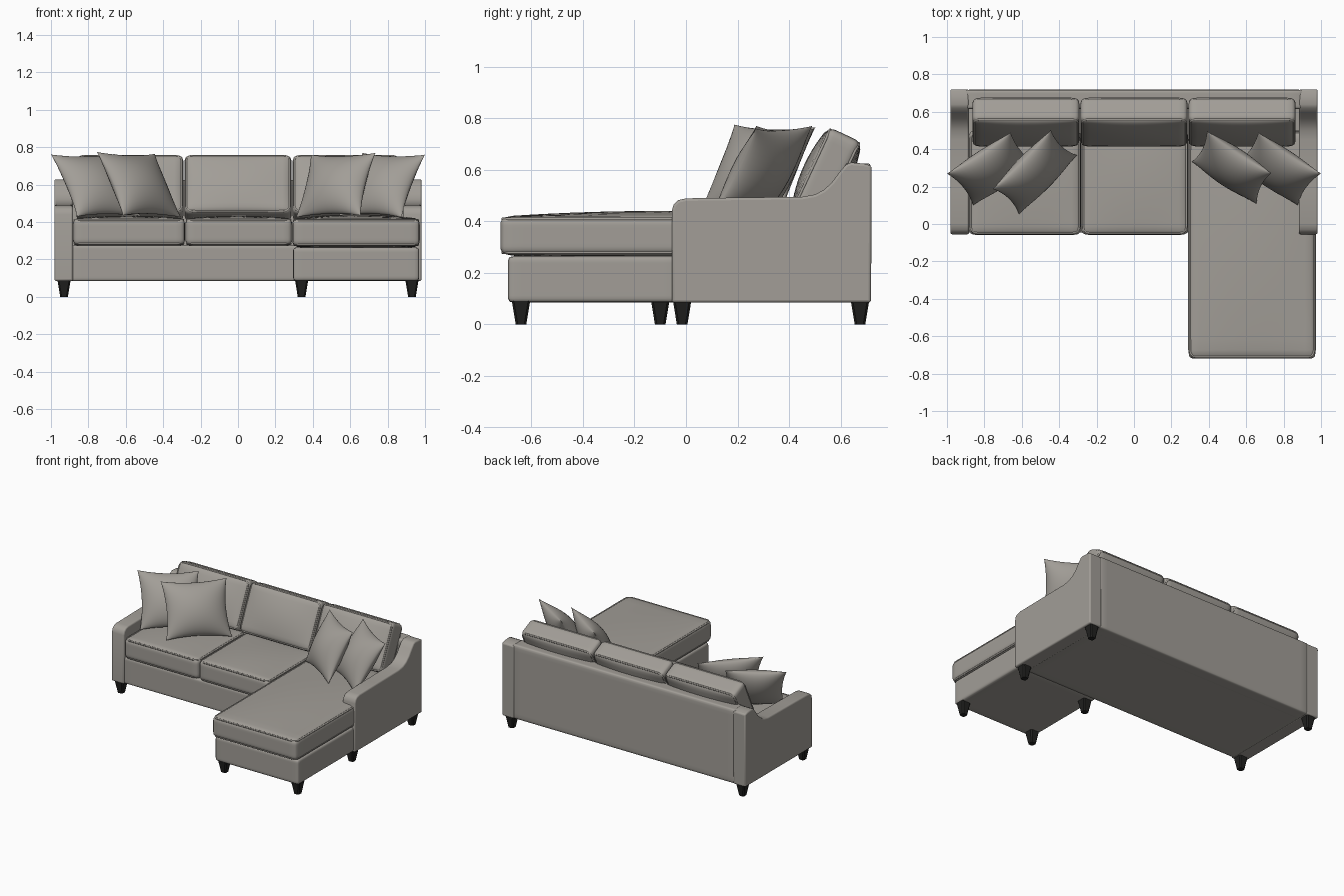
import bpy, bmesh, math
from mathutils import Vector, Matrix

cube = bpy.data.objects.get("Cube")
if cube:
    bpy.data.objects.remove(cube)


def material(name, colour):
    m = bpy.data.materials.new(name)
    m.use_nodes = True
    m.diffuse_color = (*colour, 1)
    bsdf = m.node_tree.nodes["Principled BSDF"]
    bsdf.inputs["Base Color"].default_value = (*colour, 1)
    bsdf.inputs["Roughness"].default_value = 0.9
    return m


FABRIC = material("warm_grey_fabric", (0.36, 0.34, 0.31))
DARK = material("black_wood", (0.015, 0.015, 0.014))


def add_object(name, bm, mat, matrix=None, angle=40):
    bmesh.ops.recalc_face_normals(bm, faces=bm.faces)
    mesh = bpy.data.meshes.new(name)
    bm.to_mesh(mesh)
    bm.free()
    mesh.materials.append(mat)
    ob = bpy.data.objects.new(name, mesh)
    bpy.context.collection.objects.link(ob)
    if matrix:
        ob.matrix_world = matrix
    bpy.ops.object.select_all(action="DESELECT")
    ob.select_set(True)
    bpy.context.view_layer.objects.active = ob
    bpy.ops.object.shade_smooth_by_angle(angle=math.radians(angle))
    return ob


def soft_box(name, size, matrix, r, crown=0.0, cells=16):
    """Rounded box whose top and bottom swell by crown."""
    half = Vector(size) / 2
    bm = bmesh.new()
    bmesh.ops.create_cube(bm, size=2)
    bmesh.ops.subdivide_edges(bm, edges=bm.edges[:], cuts=cells - 1, use_grid_fill=True)
    for v in bm.verts:
        # cluster vertices towards the edges, then round those edges off
        s = [math.sin(c * math.pi / 2) for c in v.co]
        p = Vector([a * h for a, h in zip(s, half)])
        q = Vector([max(r - h, min(h - r, a)) for a, h in zip(p, half)])
        d = p - q
        if d.length > 1e-6:
            p = q + d.normalized() * r
        p.z += s[2] * crown * (1 - s[0] ** 2) * (1 - s[1] ** 2)
        v.co = p
    return add_object(name, bm, FABRIC, matrix, 60)


def span(lo, hi):
    """Size and placement of a box between two corners."""
    lo, hi = Vector(lo), Vector(hi)
    return hi - lo, Matrix.Translation((lo + hi) / 2)


def piping(name, size, matrix, inset=0.009, r=0.035):
    """Welt cord around the top and bottom seams of a cushion."""
    curve = bpy.data.curves.new(name, "CURVE")
    curve.dimensions = "3D"
    curve.bevel_depth = 0.006
    curve.bevel_resolution = 2
    hx, hy, hz = (s / 2 - inset for s in size)
    for z in (-hz, hz):
        pts = []
        for k in range(4):
            sx, sy = ((1, 1), (-1, 1), (-1, -1), (1, -1))[k]
            for i in range(6):
                a = (k + i / 5) * math.pi / 2
                pts.append((sx * (hx - r) + r * math.cos(a),
                            sy * (hy - r) + r * math.sin(a), z))
        sp = curve.splines.new("POLY")
        sp.points.add(len(pts) - 1)
        for p, co in zip(sp.points, pts):
            p.co = (*co, 1)
        sp.use_cyclic_u = True
    curve.materials.append(FABRIC)
    ob = bpy.data.objects.new(name, curve)
    bpy.context.collection.objects.link(ob)
    ob.matrix_world = matrix


def cushion(name, size, matrix, crown):
    soft_box(name, size, matrix, 0.03, crown)
    piping(name + "_piping", size, matrix)


# Upholstered frame
soft_box("sofa_base", *span((-0.9, -0.045, 0.085), (0.9, 0.7, 0.275)), 0.012)
soft_box("chaise_base", *span((0.295, -0.69, 0.085), (0.968, -0.03, 0.265)), 0.018)
soft_box("back_panel", *span((-0.9, 0.615, 0.085), (0.9, 0.718, 0.625)), 0.015)

# Sloping arms, mirrored left and right
ARM = [(-0.055, 0.085), (0.718, 0.085), (0.72, 0.615), (0.69, 0.624), (0.64, 0.628),
       (0.62, 0.62), (0.595, 0.59), (0.565, 0.55), (0.535, 0.522), (0.5, 0.504),
       (0.45, 0.495), (0.2, 0.492), (0, 0.489), (-0.03, 0.482), (-0.048, 0.465),
       (-0.055, 0.44)]
for side, x in (("left", 0.882), ("right", -0.982)):
    bm = bmesh.new()
    face = bm.faces.new([bm.verts.new((x, y, z)) for y, z in ARM])
    ext = bmesh.ops.extrude_face_region(bm, geom=[face])
    for v in ext["geom"]:
        if isinstance(v, bmesh.types.BMVert):
            v.co.x += 0.1
    ob = add_object(side + "_arm", bm, FABRIC, None, 50)
    bevel = ob.modifiers.new("soft_edges", "BEVEL")
    bevel.width = 0.01
    bevel.segments = 3
    bevel.limit_method = "ANGLE"
    bevel.angle_limit = math.radians(50)

# Seat cushions and the long chaise cushion
cushion("right_seat_cushion", *span((-0.882, -0.058, 0.275), (-0.284, 0.5, 0.42)), 0.014)
cushion("middle_seat_cushion", *span((-0.281, -0.058, 0.275), (0.289, 0.5, 0.42)), 0.014)
cushion("chaise_cushion", *span((0.29, -0.72, 0.27), (0.972, 0.5, 0.418)), 0.022)

# Leaning back cushions
for name, x in (("right", -0.578), ("middle", 0), ("left", 0.578)):
    lean = Matrix.Translation((x, 0.545, 0.58)) @ Matrix.Rotation(math.radians(65), 4, "X")
    cushion(name + "_back_cushion", (0.572, 0.345, 0.14), lean, 0.025)


def throw_pillow(name, top_a, top_b, bottom_a, bottom_b, puff=0.085, n=20):
    """Pinched square pillow stretched between four corners."""
    ta, tb, ba, bb = map(Vector, (top_a, top_b, bottom_a, bottom_b))
    centre = (ta + tb + ba + bb) / 4
    across = (tb - ta + bb - ba) / 4
    up = (ta - ba + tb - bb) / 4
    normal = across.cross(up).normalized()
    bm = bmesh.new()
    for side in (-1, 1):
        rows = []
        for j in range(n + 1):
            row = []
            for i in range(n + 1):
                u = math.sin((i / n - 0.5) * math.pi)
                v = math.sin((j / n - 0.5) * math.pi)
                a = u * (1 - 0.1 * (1 - v * v))
                b = v * (1 - 0.1 * (1 - u * u))
                t = side * puff * max(0, (1 - u * u) * (1 - v * v)) ** 0.6
                row.append(bm.verts.new(centre + across * a + up * b + normal * t))
            rows.append(row)
        for r0, r1 in zip(rows, rows[1:]):
            for i in range(n):
                bm.faces.new((r0[i], r0[i + 1], r1[i + 1], r1[i]))
    bmesh.ops.remove_doubles(bm, verts=bm.verts, dist=0.0002)
    add_object(name, bm, FABRIC, None, 60)


throw_pillow("right_outer_pillow", (-1, 0.27, 0.76), (-0.66, 0.49, 0.765),
             (-0.86, 0.1, 0.43), (-0.52, 0.32, 0.43))
throw_pillow("right_inner_pillow", (-0.75, 0.19, 0.78), (-0.45, 0.5, 0.76),
             (-0.62, 0.05, 0.43), (-0.3, 0.37, 0.43))
throw_pillow("left_inner_pillow", (0.39, 0.5, 0.755), (0.735, 0.27, 0.775),
             (0.31, 0.33, 0.43), (0.655, 0.11, 0.43))
throw_pillow("left_outer_pillow", (0.665, 0.49, 0.775), (1, 0.27, 0.755),
             (0.54, 0.32, 0.43), (0.875, 0.1, 0.43))

# Tapered square feet
FEET = [(0.93, 0.675), (-0.93, 0.675), (0.93, -0.015), (-0.93, -0.015),
        (0.34, -0.1), (0.34, -0.64), (0.93, -0.64)]
for k, (x, y) in enumerate(FEET):
    bm = bmesh.new()
    bmesh.ops.create_cone(bm, cap_ends=True, segments=4, radius1=0.029, radius2=0.05, depth=0.09)
    bmesh.ops.rotate(bm, verts=bm.verts, matrix=Matrix.Rotation(math.pi / 4, 3, "Z"))
    bmesh.ops.bevel(bm, geom=[e for e in bm.edges if abs(e.verts[0].co.z - e.verts[1].co.z) > 0.01],
                    offset=0.008, segments=1, affect="EDGES")
    add_object("foot_%d" % (k + 1), bm, DARK, Matrix.Translation((x, y, 0.045)), 20)
